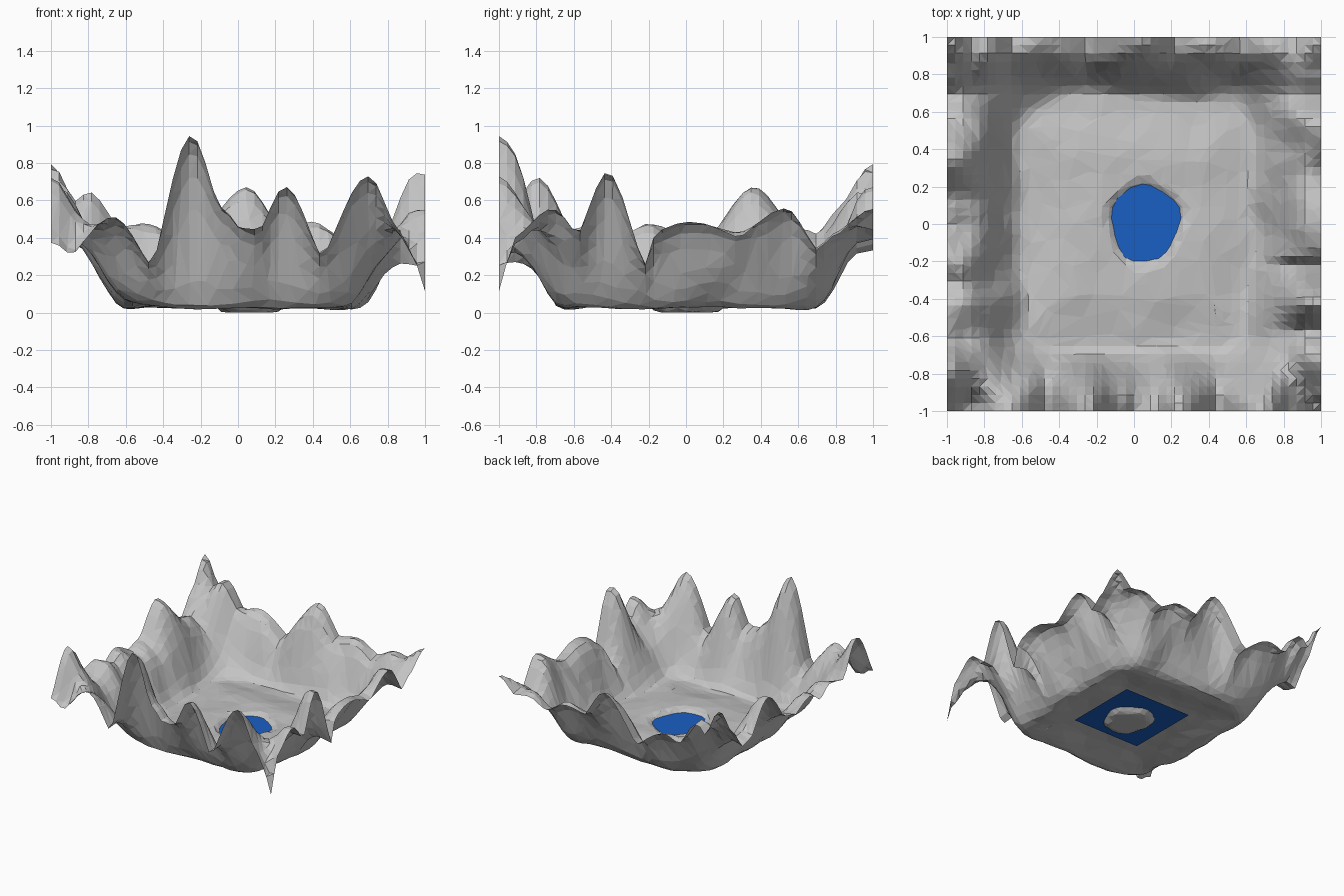
import bpy, bmesh, math
from mathutils import noise, Vector

if "Cube" in bpy.data.objects:
    bpy.data.objects.remove(bpy.data.objects["Cube"])


def material(name, rgb):
    m = bpy.data.materials.new(name)
    m.diffuse_color = (*rgb, 1)
    m.use_nodes = True
    m.node_tree.nodes["Principled BSDF"].inputs["Base Color"].default_value = m.diffuse_color
    return m


rock = material("rock grey", (0.55, 0.55, 0.55))
water = material("water blue", (0.011, 0.115, 0.55))

# Ridge heights along the four outer borders: (position, height)
FRONT = [(-1, .38), (-.89, .31), (-.67, .52), (-.46, .25), (-.25, .95), (-.1, .56), (0, .46),
         (.12, .45), (.25, .68), (.45, .28), (.7, .74), (.84, .48), (.91, .37), (1, .12)]
BACK = [(-1, .8), (-.88, .56), (-.8, .64), (-.64, .44), (-.5, .49), (-.25, .33), (.04, .67),
        (.22, .44), (.4, .49), (.58, .4), (.72, .46), (.86, .43), (1, .56)]
LEFT = [(-1, .38), (-.79, .72), (-.62, .45), (-.44, .48), (-.32, .4), (-.18, .48), (0, .4),
        (.15, .43), (.37, .68), (.58, .43), (.7, .4), (.84, .58), (1, .8)]
RIGHT = [(-1, .12), (-.9, .42), (-.72, .56), (-.58, .42), (-.42, .75), (-.22, .24), (-.15, .44),
         (0, .49), (.28, .4), (.53, .57), (.7, .33), (.82, .43), (1, .56)]


def smooth(a, b, v):
    t = max(0, min(1, (v - a) / (b - a)))
    return t * t * (3 - 2 * t)


def smooth_max(a, b, k):
    h = max(k - abs(a - b), 0) / k
    return max(a, b) + h * h * k / 4


def bump(x, y, freq, seed):
    return noise.noise(Vector((x * freq, y * freq, seed)))


def ridge(profile, u):
    # broad rounded peaks, narrow dips
    for (u0, z0), (u1, z1) in zip(profile, profile[1:]):
        if u <= u1 + 1e-6:
            lo, hi = min(z0, z1), max(z0, z1)
            t = max(0, min(1, (u - u0) / (u1 - u0)))
            t = t if z1 > z0 else 1 - t
            return lo + (hi - lo) * (.65 * math.sin(t * math.pi / 2) + .35 * smooth(0, 1, t))
    return profile[-1][1]


def height(x, y):
    # wall ramp: 0 at the foot of the slope, 1 at the border, rounded in the corners
    tx = smooth_max((-x - .58) / .42, (x - .61) / .39, .1)
    ty = smooth_max((-y - .64) / .36, (y - .67) / .33, .1)
    t = smooth_max(tx, ty, .75)
    t += .16 * bump(x, y, 3.5, 2) * max(0, 1 - max(t, 0))
    # blend the four ridge lines by closeness to each border
    sides = [(1 + y, FRONT, x), (1 - y, BACK, x), (1 + x, LEFT, y), (1 - x, RIGHT, y)]
    ws = [1 / (d * d + 1e-4) for d, _, _ in sides]
    e = sum(w * ridge(p, u) for w, (_, p, u) in zip(ws, sides)) / sum(ws)
    # gently uneven valley floor
    floor = .03 + .035 * (1 - smooth(.35, .62, max(abs(x), abs(y))))
    floor += .022 * bump(x, y, 3, 5) + .006 * bump(x, y, 8, 7)
    # lake bed
    dx, dy = (x - .06) / .178, (y - .005) / .2
    a = math.atan2(dy, dx)
    r = math.hypot(dx, dy) / (1 + .04 * math.sin(3 * a + .6) + .04 * math.sin(5 * a))
    k = 1 - smooth(.75, 1.25, r)
    floor = floor * (1 - k) + .006 * k
    z = floor + .34 * smooth(0, .8, t) + (e - .37) * smooth(.08, .98, t)
    # knobbly slopes
    z += .05 * bump(x, y, 6, 9) * smooth(.15, .5, t) * (1 - smooth(.8, 1, t))
    return max(0, z)


# Mountain-ringed valley
bm = bmesh.new()
bmesh.ops.create_grid(bm, x_segments=46, y_segments=46, size=1)
for v in bm.verts:
    v.co.z = height(v.co.x, v.co.y)
bmesh.ops.triangulate(bm, faces=bm.faces[:])
low = min(v.co.z for v in bm.verts)
for v in bm.verts:
    v.co.z -= low
me = bpy.data.meshes.new("mountain_valley")
bm.to_mesh(me)
bm.free()
me.materials.append(rock)
valley = bpy.data.objects.new("mountain_valley", me)
bpy.context.collection.objects.link(valley)
dec = valley.modifiers.new("irregular facets", 'DECIMATE')
dec.ratio = .5

# Square water sheet that shows only inside the lake bed
bpy.ops.mesh.primitive_plane_add(size=.61, location=(.06, .045, .035))
lake = bpy.context.object
lake.name = "lake_water"
lake.data.materials.append(water)
